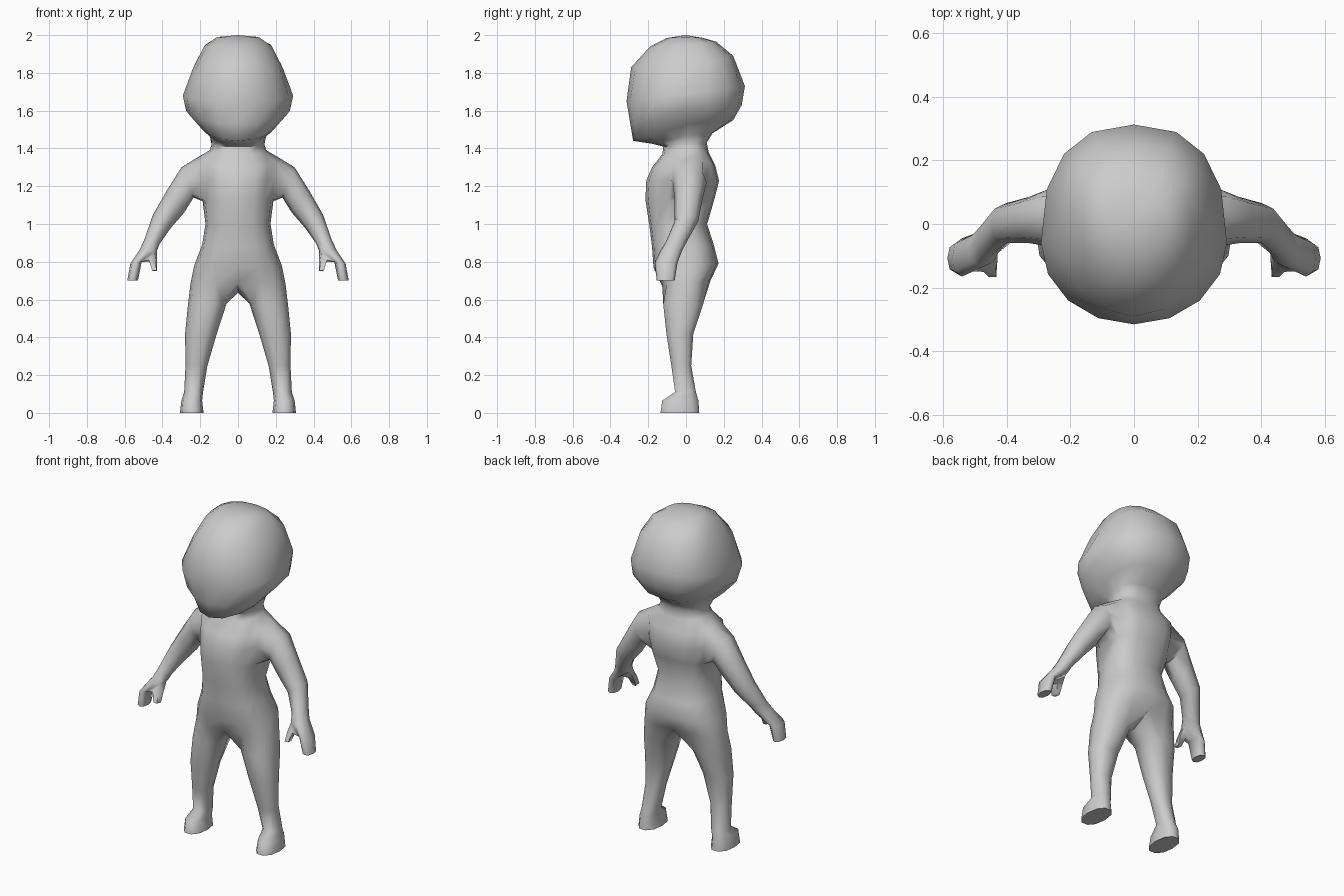
import bpy, bmesh, math

if "Cube" in bpy.data.objects:
    bpy.data.objects.remove(bpy.data.objects["Cube"])

N = 16                       # sides of head and torso
bm = bmesh.new()


def power(v, e):
    return math.copysign(abs(v) ** e, v)


def body_ring(ring, e_front, e_back):
    """Ring through a front (y, z), a side (x, y, z) and a back (y, z) point."""
    front, side, back = ring
    verts = []
    for k in range(N):
        a = 2 * math.pi * k / N
        c, s = round(math.cos(a), 6), round(math.sin(a), 6)
        end, e = (front, e_front) if s >= 0 else (back, e_back)
        t = abs(s) ** e
        verts.append(bm.verts.new((side[0] * power(c, e),
                                   side[1] + (end[0] - side[1]) * t,
                                   side[2] + (end[1] - side[2]) * t)))
    return verts


def limb_ring(ring, n, offset, sign, e):
    """Ring through an outer (x, z), an inner (x, z), a front y and a back y."""
    (xo, zo), (xi, zi), yf, yb = ring
    verts = []
    for i in range(n):
        a = 2 * math.pi * (i - offset) / n
        c, s = power(round(math.cos(a), 6), e), power(round(math.sin(a), 6), e)
        verts.append(bm.verts.new((sign * ((xo + xi) / 2 + (xo - xi) / 2 * c),
                                   (yf + yb) / 2 + (yf - yb) / 2 * s,
                                   (zo + zi) / 2 + (zo - zi) / 2 * c)))
    return verts


def bridge(a, b, skip=()):
    n = len(a)
    for i in range(n):
        if i not in skip:
            j = (i + 1) % n
            bm.faces.new((a[i], a[j], b[j], b[i]))


# Head and neck, from the crown down
head = [
    ((-.10, 1.985), (.11, .00, 1.99), (.09, 1.985)),
    ((-.19, 1.94), (.18, .01, 1.94), (.16, 1.965)),
    ((-.29, 1.83), (.24, .00, 1.82), (.25, 1.89)),
    ((-.315, 1.65), (.292, -.06, 1.68), (.312, 1.73)),
    ((-.295, 1.53), (.275, -.02, 1.60), (.295, 1.63)),
    ((-.28, 1.44), (.20, .01, 1.53), (.25, 1.55)),
    ((-.18, 1.425), (.15, .01, 1.47), (.14, 1.48)),
    ((-.12, 1.41), (.14, .01, 1.42), (.11, 1.43)),
]
# Torso, from the base of the neck to the top of the legs
torso = [
    ((-.125, 1.37), (.15, .02, 1.39), (.12, 1.38)),
    ((-.18, 1.30), (.21, .03, 1.355), (.155, 1.31)),
    ((-.21, 1.23), (.20, .03, 1.24), (.175, 1.23)),
    ((-.215, 1.13), (.187, .02, 1.12), (.15, 1.13)),
    ((-.195, 1.0), (.172, -.03, 1.0), (.112, 1.0)),
    ((-.18, .88), (.19, -.02, .89), (.15, .88)),
    ((-.172, .77), (.232, .00, .78), (.172, .79)),
    ((-.135, .69), (.252, .00, .68), (.13, .70)),
]
rings = [body_ring(r, 1.0, .82) for r in head] + [body_ring(r, .8, .8) for r in torso]
shoulder = len(head) + 1
for i in range(len(rings) - 1):
    holes = (N - 1, 0, N // 2 - 1, N // 2) if i in (shoulder, shoulder + 1) else ()
    bridge(rings[i], rings[i + 1], holes)
crown = bm.verts.new((0, 0, 2.0))
for k in range(N):
    bm.faces.new((crown, rings[0][k], rings[0][(k + 1) % N]))
crotch = bm.verts.new((0, 0, .635))

arm = [
    ((.30, 1.30), (.235, 1.14), -.07, .11),
    ((.375, 1.18), (.285, 1.06), -.06, .085),
    ((.45, 1.05), (.355, .98), -.06, .065),
    ((.495, .92), (.415, .895), -.105, .005),
    ((.52, .865), (.43, .855), -.135, -.02),
    ((.57, .79), (.51, .80), -.165, -.045),
    ((.586, .70), (.53, .70), -.155, -.06),
]
thumb = [
    [(.435, -.15, .80), (.428, -.11, .80), (.465, -.105, .80), (.472, -.15, .81)],
    [(.432, -.167, .755), (.43, -.13, .75), (.452, -.13, .75), (.455, -.167, .755)],
]
leg = [
    ((.265, .57), (.06, .58), -.125, .095),
    ((.28, .42), (.112, .42), -.107, .042),
    ((.278, .25), (.162, .25), -.08, .03),
    ((.285, .11), (.185, .11), -.06, .055),
    ((.30, .065), (.19, .065), -.13, .07),
    ((.307, .0), (.182, .0), -.14, .075),
]

for sign in (1, -1):
    def at(row, k):
        return rings[row][(k if sign > 0 else N // 2 - k) % N]

    # Arm grown from the shoulder opening, ending in a mitten hand
    r = shoulder
    prev = [at(r, -1), at(r, 0), at(r, 1), at(r + 1, 1),
            at(r + 2, 1), at(r + 2, 0), at(r + 2, -1), at(r + 1, -1)]
    for i, section in enumerate(arm):
        ring = limb_ring(section, 8, 1, sign, .9)
        bridge(prev, ring, (4,) if i == 5 else ())
        if i == 5:
            # Thumb grown from the opening at the inner front of the palm
            base = [prev[4], prev[5], ring[5], ring[4]]
            for pts in thumb:
                tip = [bm.verts.new((sign * x, y, z)) for x, y, z in pts]
                bridge(base, tip)
                base = tip
            bm.faces.new(base)
        prev = ring
    bm.faces.new(prev)

    # Leg and foot grown from half of the lowest torso ring
    prev = [at(len(rings) - 1, k) for k in range(-4, 5)] + [crotch]
    for section in leg:
        ring = limb_ring(section, 10, 4, sign, .88)
        bridge(prev, ring)
        prev = ring
    bm.faces.new(prev)

bmesh.ops.recalc_face_normals(bm, faces=bm.faces)
mesh = bpy.data.meshes.new("figure_body")
bm.to_mesh(mesh)
bm.free()
body = bpy.data.objects.new("figure_body", mesh)
bpy.context.collection.objects.link(body)
bpy.context.view_layer.objects.active = body
body.select_set(True)
bpy.ops.object.shade_smooth_by_angle(angle=math.radians(75))
